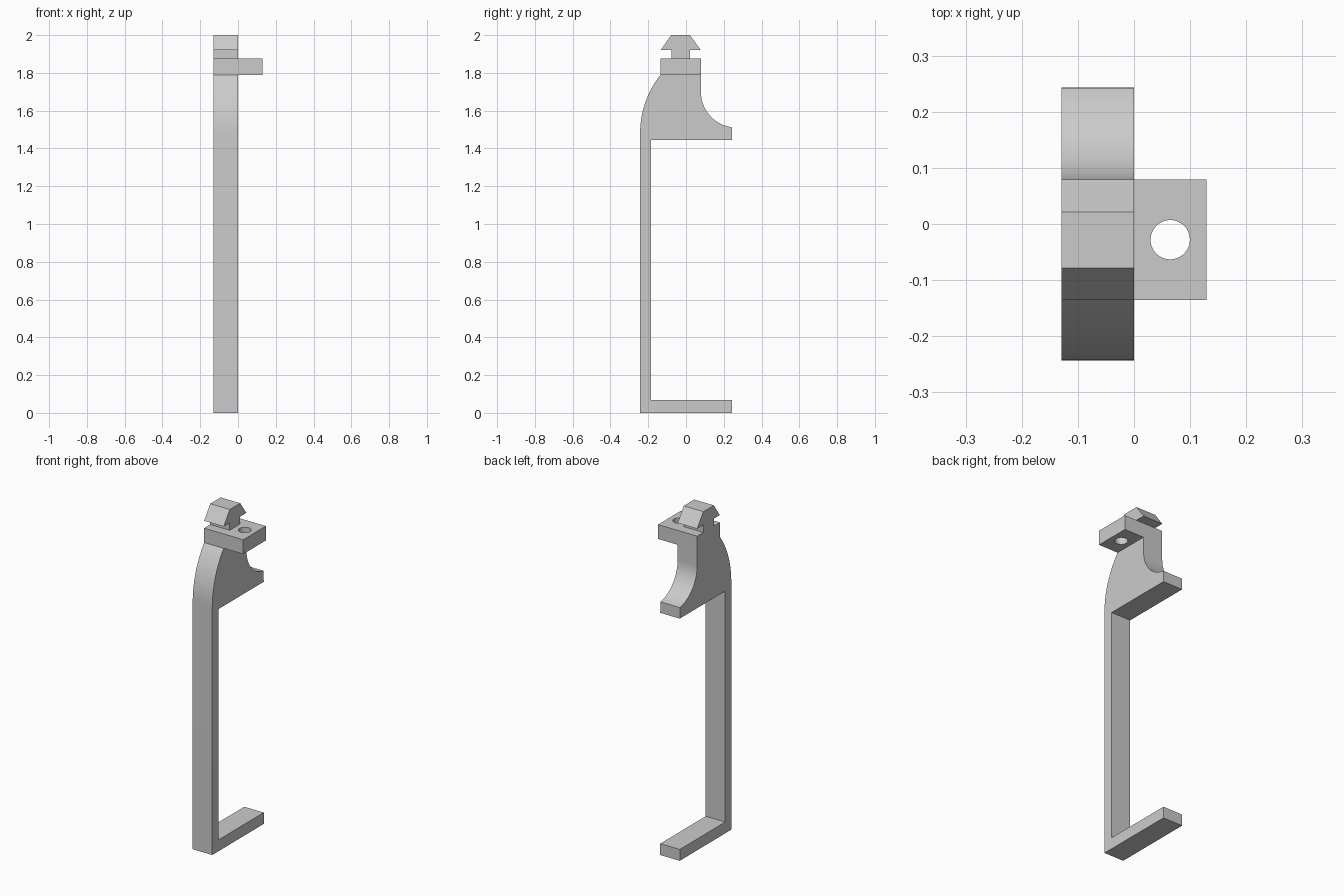
import bpy
import bmesh
from math import cos, sin, radians, pi
from mathutils import Matrix

cube = bpy.data.objects.get("Cube")
if cube:
    bpy.data.objects.remove(cube, do_unlink=True)

grey = bpy.data.materials.new("plain grey")
grey.use_nodes = True
colour = (0.6, 0.6, 0.6, 1)
grey.diffuse_color = colour
grey.node_tree.nodes["Principled BSDF"].inputs["Base Color"].default_value = colour


def add_object(name, bm):
    bmesh.ops.recalc_face_normals(bm, faces=bm.faces)
    mesh = bpy.data.meshes.new(name)
    bm.to_mesh(mesh)
    bm.free()
    mesh.materials.append(grey)
    obj = bpy.data.objects.new(name, mesh)
    bpy.context.collection.objects.link(obj)
    return obj


def arc(cy, cz, r, start, end, steps=20):
    angles = [radians(start + (end - start) * i / steps) for i in range(steps + 1)]
    return [(cy + r * cos(a), cz + r * sin(a)) for a in angles]


def activate(obj):
    bpy.ops.object.select_all(action="DESELECT")
    obj.select_set(True)
    bpy.context.view_layer.objects.active = obj


HALF_W, HALF_D = 0.129, 0.243
FRONT, BACK = -0.135, 0.079       # depth range of the head and the tab
TAB_LOW, TAB_TOP = 1.79, 1.876
NECK_F, NECK_B = -0.078, 0.021

# Side profile (y, z): foot, upright, shoulder with arcs, clip head
profile = [(-HALF_D, 0), (HALF_D, 0), (HALF_D, 0.068), (-0.185, 0.068),
           (-0.185, 1.446), (HALF_D, 1.446)]
profile += arc(0.269, 1.7, 0.19, 262, 180)
profile += [(BACK, TAB_TOP), (NECK_B, TAB_TOP), (NECK_B, 1.92), (BACK, 1.92),
            (NECK_B, 2), (NECK_F, 2), (FRONT, 1.92), (NECK_F, 1.92),
            (NECK_F, TAB_TOP), (FRONT, TAB_TOP)]
profile += arc(0.256, 1.48, 0.499, 141.6, 180)

bm = bmesh.new()
side = bm.faces.new([bm.verts.new((-HALF_W, y, z)) for y, z in profile])
new = bmesh.ops.extrude_face_region(bm, geom=[side])["geom"]
bmesh.ops.translate(bm, vec=(HALF_W, 0, 0),
                    verts=[v for v in new if isinstance(v, bmesh.types.BMVert)])
bracket = add_object("bracket_body", bm)
activate(bracket)
bpy.ops.object.shade_smooth_by_angle(angle=radians(25))

# Side tab
bm = bmesh.new()
mid = (HALF_W / 2, (FRONT + BACK) / 2, (TAB_LOW + TAB_TOP) / 2)
size = (HALF_W, BACK - FRONT, TAB_TOP - TAB_LOW)
bmesh.ops.create_cube(bm, size=1, matrix=Matrix.Translation(mid) @ Matrix.Diagonal((*size, 1)))
tab = add_object("side_tab", bm)

# Round screw hole through the tab
bm = bmesh.new()
bmesh.ops.create_cone(bm, cap_ends=True, segments=48, radius1=0.035, radius2=0.035,
                      depth=0.3, matrix=Matrix.Translation(mid))
cutter = add_object("hole_cutter", bm)
cutter.hide_render = True
hole = tab.modifiers.new("screw hole", "BOOLEAN")
hole.operation = "DIFFERENCE"
hole.solver = "EXACT"
hole.object = cutter
activate(tab)
bpy.ops.object.modifier_apply(modifier=hole.name)
bpy.data.objects.remove(cutter, do_unlink=True)
bpy.ops.object.shade_smooth_by_angle(angle=radians(25))
